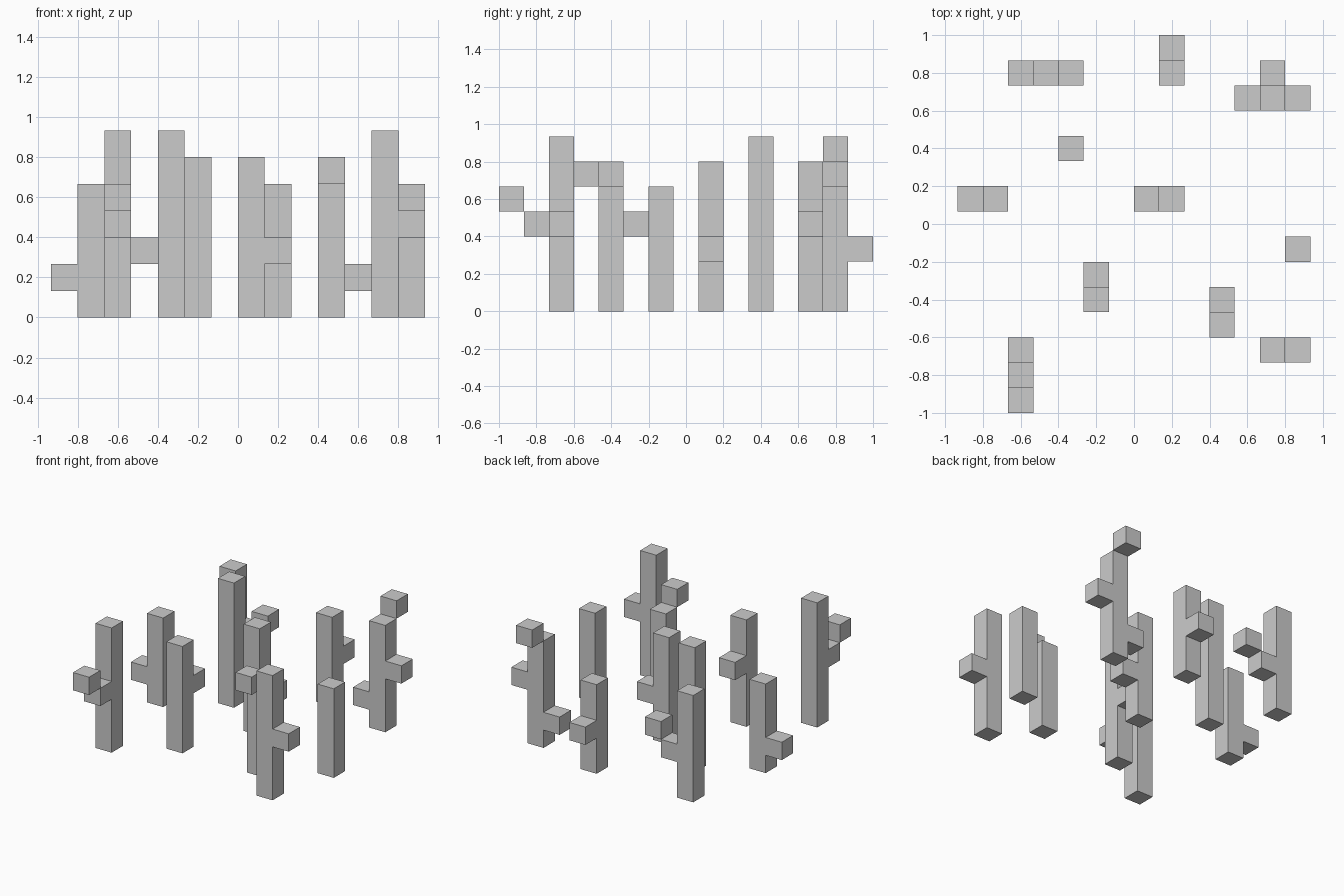
import bpy, bmesh
from mathutils import Vector

if "Cube" in bpy.data.objects:
    bpy.data.objects.remove(bpy.data.objects["Cube"])

U = 2 / 15  # one block

# name, trunk column (x, y), trunk height, arm blocks (dx, dy, z)
CACTI = [
    ("cactus_front_left", (-5, -5), 7, [(0, -1, 3), (0, -2, 4)]),
    ("cactus_front_right", (5, -5), 7, [(1, 0, 3)]),
    ("cactus_middle_left", (-2, -3), 6, [(0, 1, 3)]),
    ("cactus_middle_right", (3, -3), 5, [(0, -1, 5)]),
    ("cactus_plain_right", (6, -1), 5, []),
    ("cactus_left", (-6, 1), 5, [(-1, 0, 1)]),
    ("cactus_centre", (0, 1), 6, [(1, 0, 2)]),
    ("cactus_plain_left", (-3, 3), 7, []),
    ("cactus_back_left", (-5, 6), 6, [(1, 0, 2), (2, 0, 3)]),
    ("cactus_back_middle", (1, 6), 5, [(0, 1, 2)]),
    ("cactus_back_right", (5, 5), 6, [(-1, 0, 1), (1, 0, 3), (0, 1, 6)]),
]


def block_mesh(name, cells, location):
    """Outer skin of a set of unit blocks, flat areas merged."""
    bm = bmesh.new()
    for cell in cells:
        centre = Vector(cell) + Vector((0.5, 0, 0.5))
        for axis in range(3):
            for sign in (-1, 1):
                n = [0, 0, 0]
                n[axis] = sign
                if tuple(c + d for c, d in zip(cell, n)) in cells:
                    continue
                n = Vector(n)
                a = Vector([float(i == (axis + 1) % 3) for i in range(3)])
                b = n.cross(a)
                corners = [centre + (n + a * s + b * t) / 2
                           for s, t in ((-1, -1), (1, -1), (1, 1), (-1, 1))]
                bm.faces.new([bm.verts.new(c * U) for c in corners])
    bmesh.ops.remove_doubles(bm, verts=bm.verts, dist=1e-4)
    bmesh.ops.dissolve_limit(bm, angle_limit=0.01, verts=bm.verts, edges=bm.edges)
    mesh = bpy.data.meshes.new(name)
    bm.to_mesh(mesh)
    bm.free()
    obj = bpy.data.objects.new(name, mesh)
    obj.location = location
    bpy.context.collection.objects.link(obj)


# each cactus: a straight trunk plus stepped arm blocks
for name, (x, y), height, arms in CACTI:
    cells = {(0, 0, z) for z in range(height)} | set(arms)
    block_mesh(name, cells, (x * U, y * U, 0))
